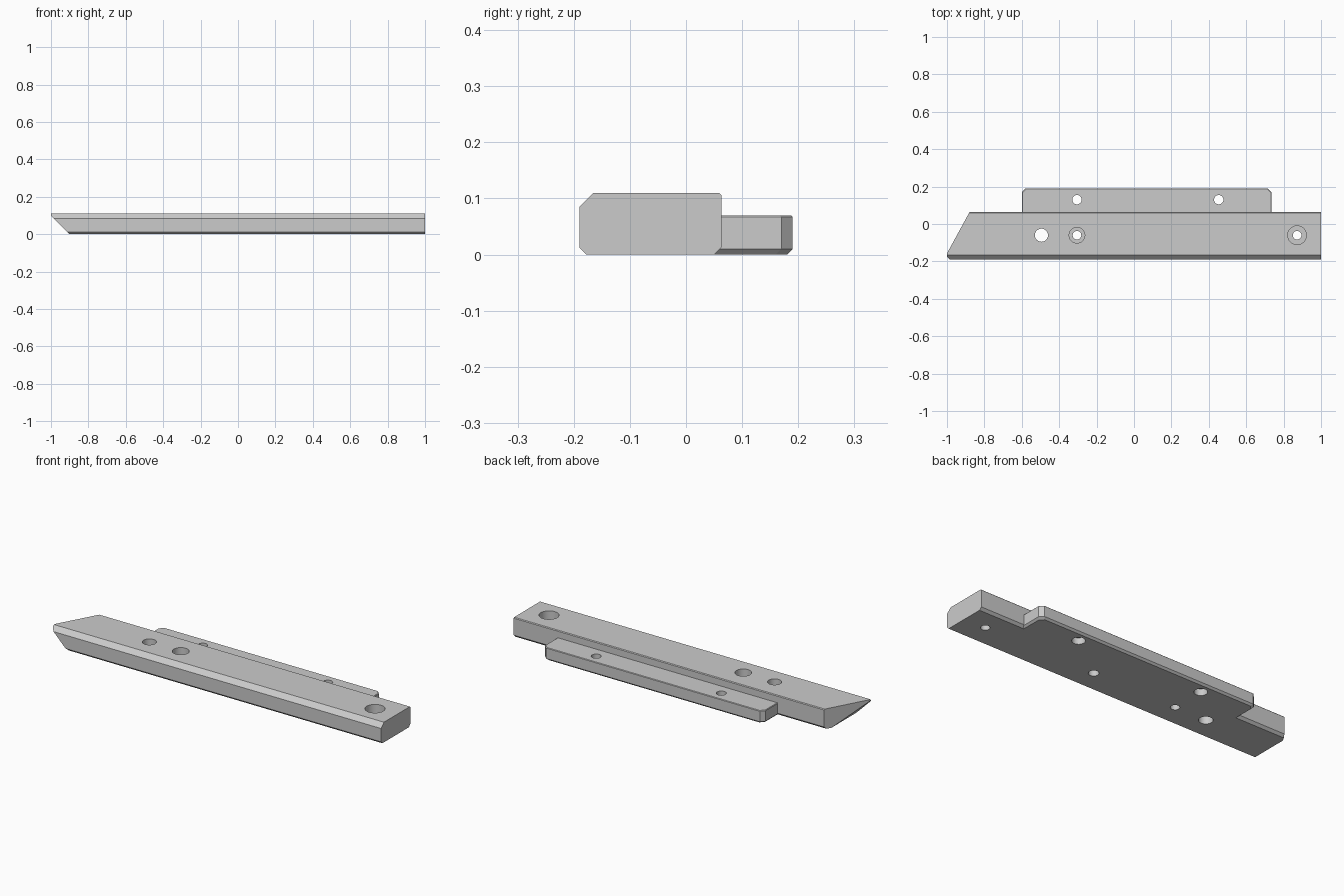
import bpy, bmesh, math
from mathutils import Vector

if "Cube" in bpy.data.objects:
    bpy.data.objects.remove(bpy.data.objects["Cube"], do_unlink=True)

grey = bpy.data.materials.new("plain grey")
grey.use_nodes = True
colour = (0.6, 0.6, 0.6, 1)
grey.diffuse_color = colour
grey.node_tree.nodes["Principled BSDF"].inputs["Base Color"].default_value = colour


def make_object(name, bm):
    bmesh.ops.recalc_face_normals(bm, faces=bm.faces[:])
    mesh = bpy.data.meshes.new(name)
    bm.to_mesh(mesh)
    bm.free()
    mesh.materials.append(grey)
    obj = bpy.data.objects.new(name, mesh)
    bpy.context.collection.objects.link(obj)
    return obj


def loft(rings):
    """Closed solid through rings of equal point count."""
    bm = bmesh.new()
    loops = [[bm.verts.new(p) for p in ring] for ring in rings]
    for a, b in zip(loops, loops[1:]):
        for i in range(len(a)):
            j = (i + 1) % len(a)
            bm.faces.new((a[i], a[j], b[j], b[i]))
    bm.faces.new(loops[0])
    bm.faces.new(loops[-1])
    bmesh.ops.recalc_face_normals(bm, faces=bm.faces[:])
    return bm


def slice_off(bm, point, normal):
    """Remove everything on the normal side of a plane and cap the cut."""
    geom = bm.verts[:] + bm.edges[:] + bm.faces[:]
    cut = bmesh.ops.bisect_plane(bm, geom=geom, dist=1e-6, plane_co=point,
                                 plane_no=Vector(normal).normalized(), clear_outer=True)
    edges = [e for e in cut["geom_cut"] if isinstance(e, bmesh.types.BMEdge)]
    bmesh.ops.contextual_create(bm, geom=edges)


def combine(target, other, operation):
    mod = target.modifiers.new(operation.lower(), "BOOLEAN")
    mod.operation = operation
    mod.solver = "EXACT"
    mod.object = other
    bpy.context.view_layer.objects.active = target
    bpy.ops.object.modifier_apply(modifier=mod.name)
    bpy.data.objects.remove(other, do_unlink=True)


def drill(target, x, y, radius, low, high):
    circle = [(x + radius * math.cos(math.tau * i / 40),
               y + radius * math.sin(math.tau * i / 40)) for i in range(40)]
    cutter = make_object("drill", loft([[(*p, z) for p in circle] for z in (low, high)]))
    cutter.hide_render = True
    combine(target, cutter, "DIFFERENCE")


# Main bar: chamfered section along x
section = [(-0.178, 0), (0.05, 0), (0.063, 0.013), (0.063, 0.106), (0.059, 0.11),
           (-0.165, 0.11), (-0.19, 0.085), (-0.19, 0.012)]
bm = loft([[(x, y, z) for y, z in section] for x in (-1, 1)])
# Slanted, undercut tip
slice_off(bm, (-0.88, 0.063, 0), (-0.22, 0.12, 0))
slice_off(bm, (-0.9, 0, 0), (-1, 0, -1))
bar = make_object("mounting_bar", bm)

# Side flange: clipped corners, chamfered top and bottom edges
left, right, back, clip = -0.6, 0.735, 0.19, 0.02
rings = []
for z, inset in ((0, 0.01), (0.01, 0), (0.067, 0), (0.07, 0.003)):
    l, r, b = left + inset, right - inset, back - inset
    rings.append([(l, 0, z), (r, 0, z), (r, b - clip, z), (r - clip, b, z),
                  (l + clip, b, z), (l, b - clip, z)])
combine(bar, make_object("flange", loft(rings)), "UNION")

# Bar holes: plain, counterbored from above, blind from below
row = -0.06
drill(bar, -0.495, row, 0.035, -0.1, 0.2)
for x, wide in ((-0.305, 0.042), (0.872, 0.05)):
    drill(bar, x, row, 0.023, -0.1, 0.2)
    drill(bar, x, row, wide, 0.05, 0.2)
drill(bar, 0.2, row, 0.026, -0.1, 0.07)

# Flange holes, counterbored from below
for x in (-0.305, 0.453):
    drill(bar, x, 0.13, 0.025, -0.1, 0.2)
    drill(bar, x, 0.13, 0.033, -0.1, 0.035)

# Smooth hole walls with sharp edges
bpy.ops.object.select_all(action="DESELECT")
bar.select_set(True)
bpy.context.view_layer.objects.active = bar
bpy.ops.object.shade_smooth_by_angle(angle=math.radians(20))
